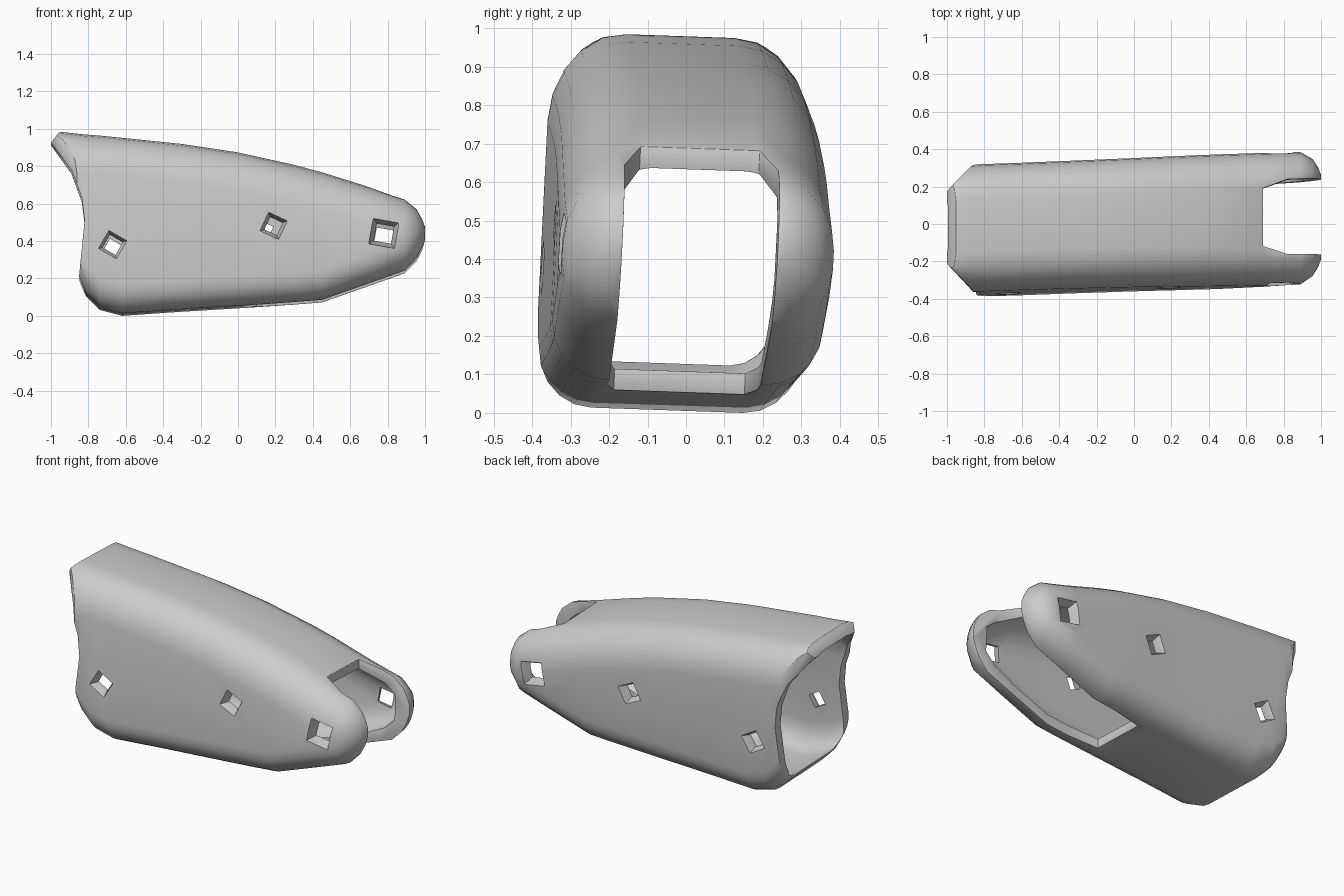
import bpy, bmesh, math
from mathutils import Vector

if "Cube" in bpy.data.objects:
    bpy.data.objects.remove(bpy.data.objects["Cube"])

# outer sections along x: x, bottom z, top z, half width
STATIONS = [(-1.08, .34, .995, .33), (-.86, .2, .97, .338), (-.81, .11, .965, .34),
            (-.74, .04, .96, .34), (-.62, .008, .948, .34), (-.3, .03, .915, .342),
            (0, .048, .87, .345), (.3, .068, .803, .35), (.45, .08, .763, .352),
            (.7, .168, .685, .354), (.89, .235, .62, .352), (.955, .3, .565, .312),
            (.985, .36, .51, .265), (1.0, .41, .47, .225)]
WALL = .055


def make_object(name, bm):
    bmesh.ops.recalc_face_normals(bm, faces=bm.faces[:])
    me = bpy.data.meshes.new(name)
    bm.to_mesh(me)
    bm.free()
    ob = bpy.data.objects.new(name, me)
    bpy.context.collection.objects.link(ob)
    return ob


def section(x, zb, zt, hw, seg=5):
    h = zt - zb
    rt = (min(.58 * hw, .45 * h), min(.22, .48 * h))
    rb = (min(.42 * hw, .45 * h), min(.15, .45 * h))
    pts = []
    for q, (sy, sz) in enumerate([(1, 1), (-1, 1), (-1, -1), (1, -1)]):
        # arcs alternate between starting on the side and on the top or bottom
        ry, rz = rt if sz > 0 else rb
        cy = sy * (hw - ry)
        cz = zt - rz if sz > 0 else zb + rz
        for i in range(seg + 1):
            a = math.pi / 2 * (q + i / seg)
            pts.append(Vector((x, cy + ry * math.cos(a), cz + rz * math.sin(a))))
    return pts


def loft(name, rings):
    bm = bmesh.new()
    vs = [[bm.verts.new(p) for p in r] for r in rings]
    n = len(vs[0])
    for a, b in zip(vs, vs[1:]):
        for i in range(n):
            bm.faces.new((a[i], a[(i + 1) % n], b[(i + 1) % n], b[i]))
    bm.faces.new(vs[0])
    bm.faces.new(vs[-1])
    return make_object(name, bm)


def side_prism(name, profile, hw):
    return loft(name, [[Vector((x, y, z)) for x, z in profile] for y in (-hw, hw)])


def plan_prism(name, profile, z0, z1):
    return loft(name, [[Vector((x, y, z)) for x, y in profile] for z in (z0, z1)])


def mirrored(half):
    return half + [(x, -y) for x, y in reversed(half)]


def cut(target, cutter):
    cutter.hide_render = True
    m = target.modifiers.new("cut", 'BOOLEAN')
    m.operation = 'DIFFERENCE'
    m.solver = 'EXACT'
    m.object = cutter
    bpy.context.view_layer.objects.active = target
    bpy.ops.object.modifier_apply(modifier=m.name)
    bpy.data.objects.remove(cutter)


# tapered outer body
body = loft("hollow_forked_shell", [section(*s) for s in STATIONS])

# inner cavity, open at the rear above a low lip
inner = [(x if x < .8 else x - .05, min(zb + WALL, .13) if x < -.5 else zb + WALL,
          zt - WALL, hw - WALL) for x, zb, zt, hw in STATIONS[:-2]]
inner[0] = (-1.2,) + inner[0][1:]
cut(body, loft("cavity", [section(*s) for s in inner]))

# curved rear opening edge with clipped upper corners
cut(body, side_prism("rear_trim", [(-1.4, -.2), (-.82, -.2), (-.82, .1), (-.85, .2), (-.835, .35),
                                   (-.82, .5), (-.835, .62), (-.89, .77), (-1, .92), (-.95, .983),
                                   (-.95, 1.3), (-1.4, 1.3)], .6))
for s in (1, -1):
    cut(body, plan_prism("rear_corner", [(-1.1, s * .09), (-.83, s * .37), (-1.1, s * .6)], .5, 1.3))

# fork slot between the two prongs, reaching further back underneath
cut(body, plan_prism("slot_top", mirrored([(.69, .155), (.82, .2), (1.3, .205)]), .4, 1.2))
cut(body, plan_prism("slot_bottom", mirrored([(.1, .17), (.3, .195), (.82, .2), (1.3, .205)]), -.2, .41))

# soften the cut rims
bev = body.modifiers.new("rim", 'BEVEL')
bev.width = .016
bev.segments = 2
bev.limit_method = 'ANGLE'
bev.angle_limit = math.radians(55)
bpy.context.view_layer.objects.active = body
bpy.ops.object.modifier_apply(modifier=bev.name)

# countersunk four-sided holes on both sides: front x, back x, z, radius, turn
HOLES = [(-.67, -.67, .37, .056, 15), (.19, .14, .47, .052, 20), (.78, .78, .43, .066, 35)]
for xf, xb, z, r, turn in HOLES:
    for side, x in ((-1, xf), (1, xb)):
        rings = []
        for y, rad in ((.24, r), (.305, r), (.348, r * 1.5), (.45, r * 1.5)):
            rings.append([Vector((x + rad * math.cos(math.radians(turn + 90 * k)), side * y,
                                  z + rad * math.sin(math.radians(turn + 90 * k))))
                          for k in range(4)])
        cut(body, loft("hole", rings))

# slight lean of the whole part
for v in body.data.vertices:
    x, y, z = v.co
    v.co = (x, y + .04 * x + .05 * (z - .5), z - .035 * y)
low = min(v.co.z for v in body.data.vertices)
for v in body.data.vertices:
    v.co.z -= low

bpy.ops.object.select_all(action='DESELECT')
body.select_set(True)
bpy.context.view_layer.objects.active = body
bpy.ops.object.shade_smooth_by_angle(angle=math.radians(45))
